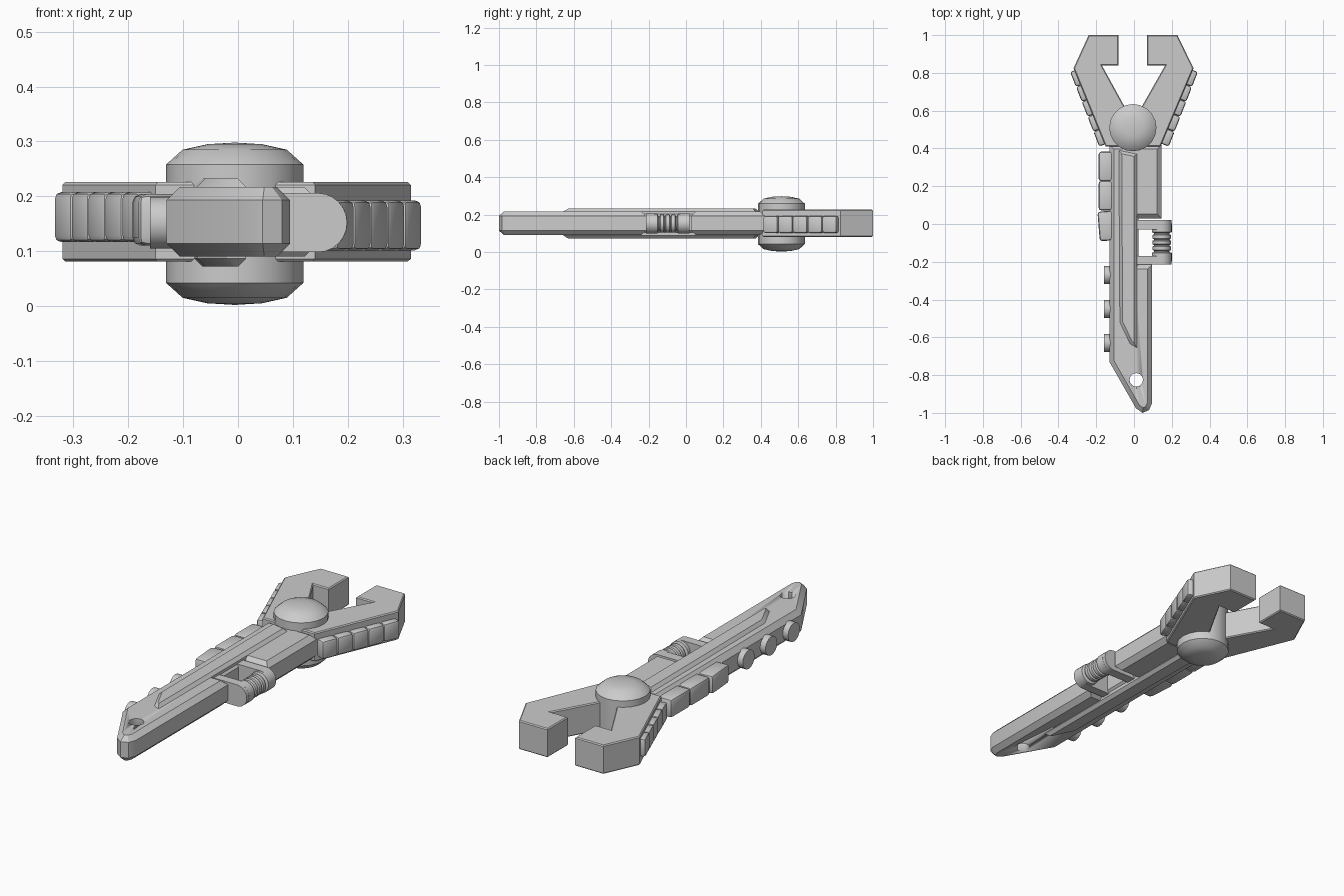
import bpy, bmesh, math
from mathutils import Matrix, Vector

cube = bpy.data.objects.get("Cube")
if cube:
    bpy.data.objects.remove(cube, do_unlink=True)

GREY = (0.6, 0.6, 0.6, 1)
grey = bpy.data.materials.new("plain grey")
grey.use_nodes = True
grey.diffuse_color = GREY
grey.node_tree.nodes["Principled BSDF"].inputs["Base Color"].default_value = GREY

MID = 0.152  # height of the middle plane


def finish(name, bm, angle=30):
    bmesh.ops.recalc_face_normals(bm, faces=bm.faces)
    mesh = bpy.data.meshes.new(name)
    bm.to_mesh(mesh)
    bm.free()
    mesh.materials.append(grey)
    obj = bpy.data.objects.new(name, mesh)
    bpy.context.collection.objects.link(obj)
    bpy.ops.object.select_all(action="DESELECT")
    obj.select_set(True)
    bpy.context.view_layer.objects.active = obj
    bpy.ops.object.shade_smooth_by_angle(angle=math.radians(angle))
    return obj


def plate(name, outline, low, high, chamfer):
    """Extrude an outline upward and chamfer its top and bottom rims."""
    bm = bmesh.new()
    face = bm.faces.new([bm.verts.new((x, y, low)) for x, y in outline])
    up = bmesh.ops.extrude_face_region(bm, geom=[face])["geom"]
    bmesh.ops.translate(bm, vec=(0, 0, high - low),
                        verts=[v for v in up if isinstance(v, bmesh.types.BMVert)])
    rim = [e for e in bm.edges if abs(e.verts[0].co.z - e.verts[1].co.z) < 1e-5]
    bmesh.ops.bevel(bm, geom=rim, offset=chamfer, segments=1, affect="EDGES")
    return finish(name, bm, 25)


def block(name, centre, size, turn=0, chamfer=0.012):
    bm = bmesh.new()
    bmesh.ops.create_cube(bm, size=1, matrix=Matrix.Diagonal((*size, 1)))
    bmesh.ops.bevel(bm, geom=bm.edges[:], offset=chamfer, segments=2,
                    profile=0.5, affect="EDGES")
    bm.transform(Matrix.Translation(centre) @ Matrix.Rotation(turn, 4, "Z"))
    return finish(name, bm, 35)


def lathe(name, profile, place, sides=16, angle=30):
    """Spin (radius, height) points about z, then place the result."""
    bm = bmesh.new()
    verts = [bm.verts.new((r, 0, h)) for r, h in profile]
    edges = [bm.edges.new(pair) for pair in zip(verts, verts[1:])]
    bmesh.ops.spin(bm, geom=verts + edges, cent=(0, 0, 0), axis=(0, 0, 1),
                   angle=math.tau, steps=sides, use_duplicate=False)
    bmesh.ops.remove_doubles(bm, verts=bm.verts, dist=1e-4)
    bm.transform(place)
    return finish(name, bm, angle)


# Handle with an opening beside the clip and an angled tip
handle = plate("handle", [(-0.13, 0.42), (0.145, 0.42), (0.145, 0.03), (0.025, 0.03),
                          (0.025, -0.215), (0.095, -0.215), (0.095, -0.95),
                          (0.08, -0.985), (0.045, -1.0), (0.01, -0.975), (-0.13, -0.73)],
               0.09, 0.217, 0.024)

# Hole through the tip
cutter = lathe("hole_cutter", [(0, -0.2), (0.036, -0.2), (0.036, 0.2), (0, 0.2)],
               Matrix.Translation((0.012, -0.825, MID)), 12)
cutter.hide_render = True
cut = handle.modifiers.new("hole", "BOOLEAN")
cut.operation = "DIFFERENCE"
cut.solver = "EXACT"
cut.object = cutter
bpy.context.view_layer.objects.active = handle
bpy.ops.object.modifier_apply(modifier=cut.name)
bpy.data.objects.remove(cutter, do_unlink=True)

# Raised spine on both sides of the handle
plate("spine", [(-0.08, 0.39), (0.015, 0.37), (0.015, -0.655), (-0.02, -0.635),
                (-0.075, -0.52)], 0.072, 0.232, 0.015)

# Open jaws
plate("jaws", [(-0.15, 0.41), (-0.32, 0.825), (-0.24, 1.0), (-0.083, 1.0),
               (-0.083, 0.84), (-0.17, 0.84), (-0.005, 0.54), (0.165, 0.84),
               (0.07, 0.84), (0.07, 1.0), (0.23, 1.0), (0.315, 0.825), (0.14, 0.41)],
      0.081, 0.226, 0.005)

# Domed pivot
dome = [(0, 0.148), (0.05, 0.145), (0.095, 0.135), (0.125, 0.108)]
lathe("pivot", dome + [(r, -h) for r, h in reversed(dome)],
      Matrix.Translation((-0.006, 0.51, 0.15)), 20, 40)

# Grip pads along the outside of each jaw
for side, label, z in ((-1, "right", 0.162), (1, "left", 0.147)):
    start, end = Vector((0.312, 0.815, z)), Vector((0.158, 0.42, z))
    step = (end - start) / 5
    for i in range(5):
        spot = start + step * (i + 0.5)
        spot.x = side * spot.x
        turn = side * math.atan2(-step.x, -step.y)
        block(f"{label}_jaw_pad_{i + 1}", spot, (0.056, step.length, 0.091), -turn)

# Grip pads and round studs on the handle's edge
for i, y in enumerate((0.305, 0.15, -0.01)):
    block(f"handle_pad_{i + 1}", (-0.145, y, MID + 0.005), (0.085, 0.157, 0.094),
          0.08 if i == 2 else 0, 0.015)
for i, y in enumerate((-0.27, -0.45, -0.63)):
    lathe(f"stud_{i + 1}", [(0, 0), (0.047, 0), (0.047, 0.06), (0, 0.06)],
          Matrix.Translation((-0.16, y, MID)) @ Matrix.Rotation(math.pi / 2, 4, "Y"))

# Clip: two rounded arms holding a ribbed bar
for name, low, high in (("upper_clip_arm", -0.03, 0.02), ("lower_clip_arm", -0.215, -0.17)):
    bm = bmesh.new()
    arc = [math.radians(a) for a in range(-90, 91, 15)]
    ring = [(0.0, MID - 0.054), *[(0.145 + 0.054 * math.cos(a), MID + 0.054 * math.sin(a))
                                 for a in arc], (0.0, MID + 0.054)]
    face = bm.faces.new([bm.verts.new((x, low, z)) for x, z in ring])
    up = bmesh.ops.extrude_face_region(bm, geom=[face])["geom"]
    bmesh.ops.translate(bm, vec=(0, high - low, 0),
                        verts=[v for v in up if isinstance(v, bmesh.types.BMVert)])
    finish(name, bm)

ribs = [(0, -0.1), (0.053, -0.1), (0.053, -0.055), (0.04, -0.05)]
for h in (-0.03, 0, 0.03):
    ribs += [(0.04, h - 0.014), (0.049, h - 0.009), (0.049, h + 0.009), (0.04, h + 0.014)]
ribs += [(0.04, 0.05), (0.053, 0.055), (0.053, 0.1), (0, 0.1)]
lathe("clip_bar", ribs,
      Matrix.Translation((0.147, -0.098, MID)) @ Matrix.Rotation(math.pi / 2, 4, "X"), 20)
